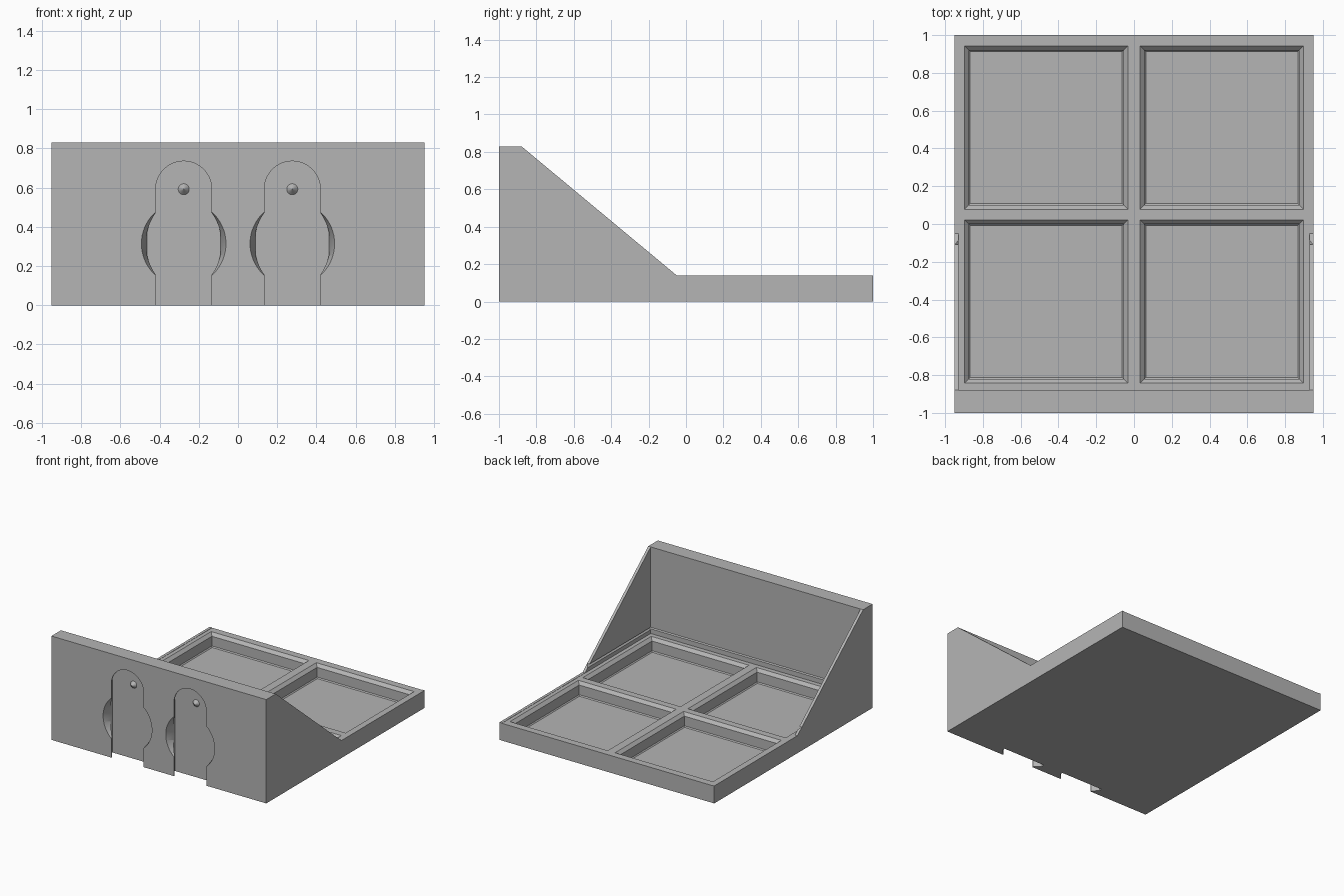
import bpy, bmesh, math

cube = bpy.data.objects.get("Cube")
if cube:
    bpy.data.objects.remove(cube, do_unlink=True)

grey = bpy.data.materials.new("plain_grey")
grey.use_nodes = True
colour = (0.46, 0.46, 0.46, 1)
grey.diffuse_color = colour
grey.node_tree.nodes["Principled BSDF"].inputs["Base Color"].default_value = colour

WIDTH, WALL_TOP, TRAY_TOP = 0.95, 0.83, 0.14
WALL_BACK, SLOPE_END = -0.88, -0.05


def loft(name, rings):
    """Closed solid through a list of matching rings of points."""
    bm = bmesh.new()
    loops = [[bm.verts.new(p) for p in ring] for ring in rings]
    n = len(loops[0])
    for a, b in zip(loops, loops[1:]):
        for i in range(n):
            j = (i + 1) % n
            bm.faces.new((a[i], a[j], b[j], b[i]))
    bm.faces.new(loops[0][::-1])
    bm.faces.new(loops[-1])
    bmesh.ops.recalc_face_normals(bm, faces=bm.faces)
    mesh = bpy.data.meshes.new(name)
    bm.to_mesh(mesh)
    bm.free()
    mesh.materials.append(grey)
    obj = bpy.data.objects.new(name, mesh)
    bpy.context.collection.objects.link(obj)
    return obj


def rect(cx, cy, hx, hy, z):
    return [(cx + sx * hx, cy + sy * hy, z)
            for sx, sy in ((-1, -1), (1, -1), (1, 1), (-1, 1))]


def keyhole(cx, cz, r, y):
    """Round-topped outline, open past the bottom of the wall."""
    arc = [(cx + r * math.cos(a), y, cz + r * math.sin(a))
           for a in (math.pi * i / 32 for i in range(33))]
    return arc + [(cx - r, y, -0.1), (cx + r, y, -0.1)]


def circle(cx, cz, r, y):
    return [(cx + r * math.cos(a), y, cz + r * math.sin(a))
            for a in (math.tau * i / 64 for i in range(64))]


def cut(target, cutter):
    cutter.hide_render = True
    mod = target.modifiers.new("cut", "BOOLEAN")
    mod.operation, mod.solver, mod.object = "DIFFERENCE", "EXACT", cutter
    bpy.context.view_layer.objects.active = target
    bpy.ops.object.modifier_apply(modifier=mod.name)
    bpy.data.objects.remove(cutter, do_unlink=True)


# Body: side silhouette drawn across the full width
side = [(-1, 0), (1, 0), (1, TRAY_TOP), (SLOPE_END, TRAY_TOP),
        (WALL_BACK, WALL_TOP), (-1, WALL_TOP)]
body = loft("wall_tray", [[(x, y, z) for y, z in side] for x in (-WIDTH, WIDTH)])

# Open space between the two thin sloping side panels
cut(body, loft("inner_space", [rect(0, 0.16, 0.928, 1.04, z) for z in (0.138, 1)]))

# Four square pockets with a bevelled rim and a small bevel at the floor
pocket = [(0.402, 0.03), (0.4095, 0.038), (0.4095, 0.115), (0.4325, 0.138), (0.4825, 0.188)]
for cx in (-0.465, 0.465):
    for cy in (-0.41, 0.51):
        cut(body, loft("pocket", [rect(cx, cy, h, h, z) for h, z in pocket]))

# Hanging slots: narrow lip, wide inside, flared round entry, locating bump
HEAD, ENTRY, FLOOR = 0.592, 0.314, -0.9233
slot = [(0.143, -1.02), (0.143, -0.992), (0.1875, -0.9457), (0.1875, FLOOR)]
for cx, label in ((-0.277, "right"), (0.277, "left")):
    cut(body, loft("slot", [keyhole(cx, HEAD, r, y) for r, y in slot]))
    cut(body, loft("entry", [circle(cx, ENTRY, r, y)
                             for r, y in ((0.2232, -1.02), (0.1875, FLOOR - 0.0004))]))
    bump = loft(label + "_slot_bump", [circle(cx, HEAD, r, FLOOR + d)
                                       for r, d in ((0.028, 0.002), (0.028, 0), (0.001, -0.028))])
    bump.select_set(True)

# Crisp edges, smooth curves
body.select_set(True)
bpy.context.view_layer.objects.active = body
bpy.ops.object.shade_smooth_by_angle(angle=math.radians(25))
